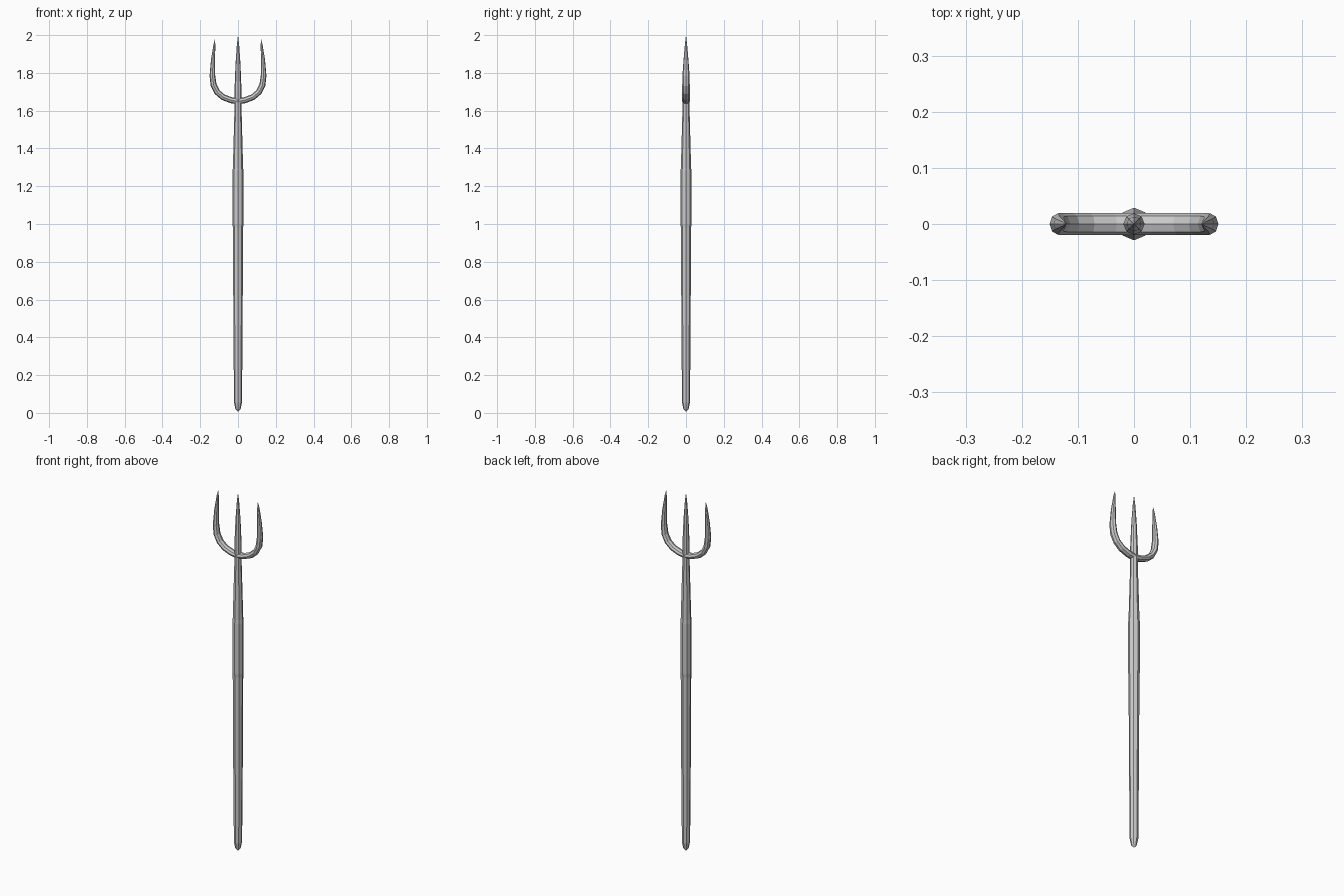
import bpy, bmesh
from math import sin, cos, tau
from mathutils import Vector

if "Cube" in bpy.data.objects:
    bpy.data.objects.remove(bpy.data.objects["Cube"])

SIDES = 8


def sweep(name, stations, start_point, end_point):
    """Skin eight-sided rings along a path in the xz plane.
    Each station is (x, z, half width, half depth); the path ends can be points."""
    bm = bmesh.new()
    pts = [Vector((s[0], 0, s[1])) for s in stations]
    rings = []
    for i, (x, z, w, d) in enumerate(stations):
        if i == 0:
            tangent = Vector((1, 0, 0)) if start_point is None else Vector((0, 0, 1))
        else:
            tangent = (pts[min(i + 1, len(pts) - 1)] - pts[i - 1]).normalized()
        side = Vector((tangent.z, 0, -tangent.x))
        rings.append([bm.verts.new(pts[i] + side * w * cos(k * tau / SIDES)
                                   + Vector((0, d * sin(k * tau / SIDES), 0)))
                      for k in range(SIDES)])
    for a, b in zip(rings, rings[1:]):
        for k in range(SIDES):
            n = (k + 1) % SIDES
            bm.faces.new((a[k], a[n], b[n], b[k]))
    for ring, tip in ((rings[0], start_point), (rings[-1], end_point)):
        if tip is not None:
            v = bm.verts.new((tip[0], 0, tip[1]))
            for k in range(SIDES):
                bm.faces.new((ring[k], ring[(k + 1) % SIDES], v))
    bmesh.ops.recalc_face_normals(bm, faces=bm.faces)
    mesh = bpy.data.meshes.new(name)
    bm.to_mesh(mesh)
    bm.free()
    obj = bpy.data.objects.new(name, mesh)
    bpy.context.collection.objects.link(obj)
    return obj


# Shaft and centre tine: one turned piece, pointed at both ends
profile = [(0.02, 0.014), (0.055, 0.021), (0.40, 0.024), (0.98, 0.027), (1.00, 0.029),
           (1.28, 0.029), (1.30, 0.027), (1.60, 0.019), (1.70, 0.019),
           (1.85, 0.013), (1.95, 0.006)]
sweep("shaft_and_centre_tine", [(0, z, r, r) for z, r in profile], (0, 0.005), (0, 2.0))

# Curved outer tines, mirrored from the right one
path = [(0.0, 1.650, 0.016, 0.020), (0.035, 1.655, 0.016, 0.020),
        (0.078, 1.671, 0.016, 0.020), (0.110, 1.698, 0.016, 0.020),
        (0.129, 1.735, 0.016, 0.020), (0.1355, 1.785, 0.015, 0.019),
        (0.132, 1.87, 0.011, 0.013), (0.125, 1.95, 0.005, 0.006)]
tines = sweep("outer_tines", path, None, (0.122, 1.98))
tines.modifiers.new("Mirror", 'MIRROR').use_axis = (True, False, False)
